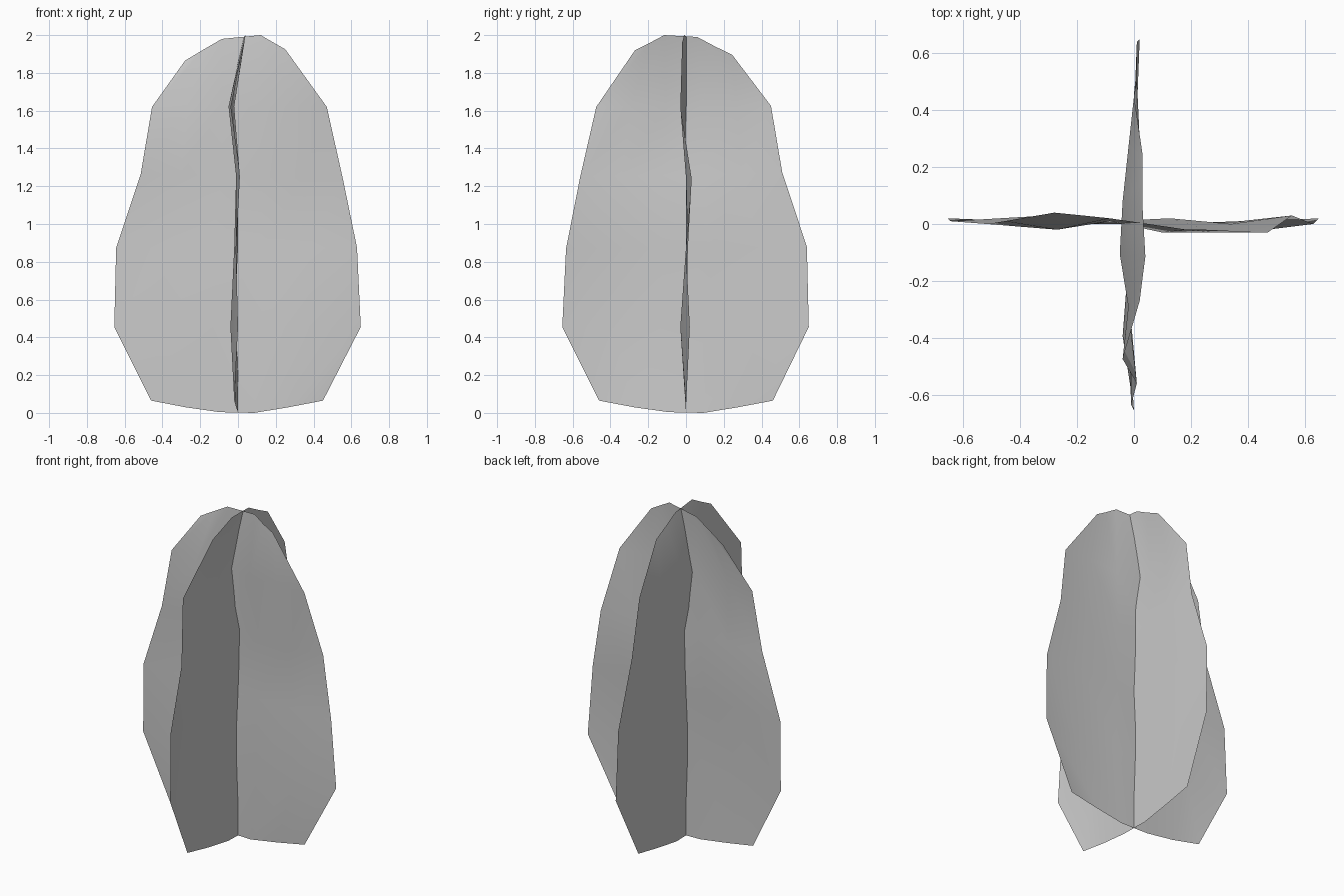
import bpy
from mathutils import Vector

cube = bpy.data.objects.get("Cube")
if cube:
    bpy.data.objects.remove(cube, do_unlink=True)

grey = bpy.data.materials.new("leaf grey")
grey.use_nodes = True
colour = (0.6, 0.6, 0.6, 1)
grey.diffuse_color = colour
grey.node_tree.nodes["Principled BSDF"].inputs["Base Color"].default_value = colour

COLUMNS = 6
# Height of the bottom edge across the sheet
BOTTOM = [.065, .03, .004, 0, .03, .065]


def card(name, sides, top, bends, place):
    """Wavy sheet: (left, right, left z, right z) rows, a rounded top and bends in hundredths."""
    rows = []
    for i, (left, right, z_left, z_right) in enumerate(sides):
        row = []
        for c in range(COLUMNS):
            t = c / (COLUMNS - 1)
            z = BOTTOM[c] if i == 0 else z_left + (z_right - z_left) * t
            row.append((left + (right - left) * t, z))
        rows.append(row)
    rows.append(top)
    verts = [place(u, bend / 100, z)
             for row, offsets in zip(rows, bends)
             for (u, z), bend in zip(row, offsets)]
    faces = []
    for r in range(len(rows) - 1):
        for c in range(COLUMNS - 1):
            a = r * COLUMNS + c
            faces.append((a, a + 1, a + 1 + COLUMNS, a + COLUMNS))
    mesh = bpy.data.meshes.new(name)
    mesh.from_pydata([Vector(v) for v in verts], [], faces)
    mesh.materials.append(grey)
    mesh.shade_smooth()
    obj = bpy.data.objects.new(name, mesh)
    bpy.context.scene.collection.objects.link(obj)
    return obj


# Sheet running from side to side
card("side_to_side_leaf",
     [(-.46, .45, 0, 0), (-.655, .65, .455, .455), (-.645, .63, .875, .875),
      (-.515, .555, 1.265, 1.24), (-.455, .47, 1.62, 1.62)],
     [(-.28, 1.865), (-.18, 1.925), (-.085, 1.98), (.12, 2), (.185, 1.962), (.25, 1.925)],
     [(1, 0, 0, 0, 0, 0),
      (2, -1, 0, 0, -3, 2),
      (1, 1, 0, 0, 1, 0),
      (0, 3, 1, 2, 0, 3),
      (1, -2, 1, -3, -3, -3),
      (4, 3, 2, -1, -2, -2)],
     lambda u, bend, z: (u, bend, z))

# Sheet running from front to back
card("front_to_back_leaf",
     [(-.46, .46, 0, 0), (-.655, .65, .455, .455), (-.635, .64, .87, .88),
      (-.56, .51, 1.25, 1.27), (-.475, .45, 1.62, 1.625)],
     [(-.27, 1.92), (-.19, 1.96), (-.115, 2), (.06, 1.99), (.15, 1.942), (.245, 1.895)],
     [(-2, -1, 0, 0, 0, 0),
      (0, -4, -2, 0, 1, 2),
      (-1, -2, 0, 0, 0, 1),
      (1, -1, 0, 0, 2, 1),
      (-4, -2, -5, -4, -2, 0),
      (2, 3, 4, 3, 3, 3)],
     lambda u, bend, z: (bend, u, z))
